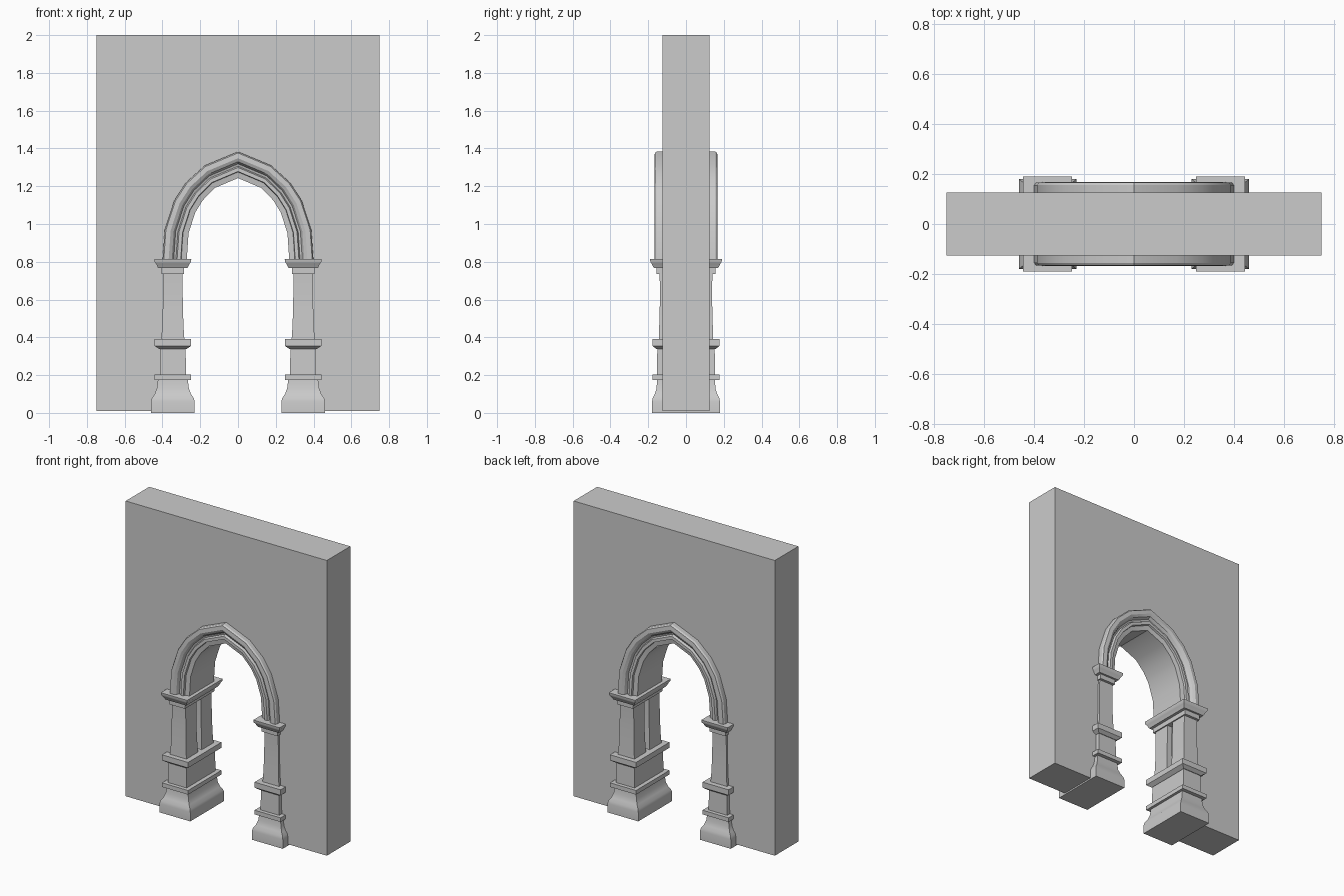
import bpy, bmesh, math
from mathutils import Vector

cube = bpy.data.objects.get("Cube")
if cube:
    bpy.data.objects.remove(cube, do_unlink=True)

stone = bpy.data.materials.new("grey_stone")
stone.use_nodes = True
GREY = (0.6, 0.6, 0.6, 1)
stone.diffuse_color = GREY
stone.node_tree.nodes["Principled BSDF"].inputs["Base Color"].default_value = GREY


def finish(name, bm, smooth=True):
    bmesh.ops.recalc_face_normals(bm, faces=bm.faces)
    mesh = bpy.data.meshes.new(name)
    bm.to_mesh(mesh)
    bm.free()
    mesh.materials.append(stone)
    obj = bpy.data.objects.new(name, mesh)
    bpy.context.collection.objects.link(obj)
    if smooth:
        bpy.ops.object.select_all(action='DESELECT')
        obj.select_set(True)
        bpy.context.view_layer.objects.active = obj
        bpy.ops.object.shade_smooth_by_angle(angle=math.radians(32))
    return obj


def bridge(bm, a, b):
    for i in range(len(a)):
        j = (i + 1) % len(a)
        bm.faces.new((a[i], a[j], b[j], b[i]))


def loft(name, rings, cx, cy=0):
    """Stack of rectangles given as (half width, half depth, height)."""
    bm = bmesh.new()
    loops = [[bm.verts.new((cx + sx * hx, cy + sy * hy, z))
              for sx, sy in ((-1, -1), (1, -1), (1, 1), (-1, 1))]
             for hx, hy, z in rings]
    for a, b in zip(loops, loops[1:]):
        bridge(bm, a, b)
    bm.faces.new(loops[0])
    bm.faces.new(loops[-1])
    return finish(name, bm)


def both_sides(half):
    """Mirror a path that runs from the spring to the apex."""
    return half + [(-x, z) for x, z in reversed(half[:-1])]


# Arch curves: outer and inner edge, spring to apex
outer = both_sides([(.4, .8), (.388, .97), (.337, 1.125), (.275, 1.22), (.175, 1.31), (0, 1.383)])
inner = both_sides([(.272, .8), (.262, .95), (.227, 1.06), (.187, 1.125), (.125, 1.19), (0, 1.243)])


def across(t):
    return [Vector(o).lerp(Vector(i), t) for o, i in zip(outer, inner)]


# Wall with the arched opening, whose edge hides inside the moulding and piers
bm = bmesh.new()
outline = [(.75, .01), (.75, 2), (-.75, 2), (-.75, .01), (-.325, .01)]
outline += [(p.x, p.y) for p in reversed(across(.55))] + [(.325, .01)]
front, back = [[bm.verts.new((x, y, z)) for x, z in outline] for y in (-.125, .125)]
bm.faces.new(front)
bm.faces.new(back)
bridge(bm, front, back)
finish("wall", bm, smooth=False)

# Arch moulding: cross-section of (position from outer to inner, depth), same on both faces
half_section = [(0, .155), (.05, .165), (.25, .167), (.38, .158), (.46, .138),
                (.55, .134), (.6, .15), (.75, .15), (.77, .136), (1, .13)]
section = half_section + [(t, -d) for t, d in reversed(half_section)]
bm = bmesh.new()
strips = [[bm.verts.new((p.x, d, p.y)) for p in across(t)] for t, d in section]
loops = list(zip(*strips))
for a, b in zip(loops, loops[1:]):
    bridge(bm, a, b)
bm.faces.new(loops[0])
bm.faces.new(loops[-1])
finish("arch_moulding", bm)

# Piers, one on each side of the opening
for side, sx in (("left", 1), ("right", -1)):
    cx = sx * .345
    loft(side + "_base", [(.115, .18, 0), (.115, .18, .06), (.111, .176, .078),
                          (.096, .165, .1), (.085, .156, .13), (.079, .153, .175)], cx)
    loft(side + "_lower_band", [(.097, .178, .175), (.097, .178, .203)], cx)
    loft(side + "_lower_shaft", [(.069, .153, .2), (.068, .152, .345)], cx)
    loft(side + "_middle_band", [(.072, .156, .338), (.097, .178, .355), (.097, .178, .392)], cx)
    # Twin pilasters with a narrow gap between them
    for face, sy in (("front", -1), ("back", 1)):
        loft(f"{side}_{face}_pilaster",
             [(.061, .062, .39), (.057, .06, .45), (.053, .057, .56),
              (.052, .056, .66), (.051, .058, .74)], cx, sy * .082)
    loft(side + "_neck", [(.059, .157, .735), (.059, .157, .77)], cx)
    loft(side + "_capital", [(.078, .17, .767), (.089, .182, .79), (.096, .189, .8),
                             (.098, .19, .815)], cx)
